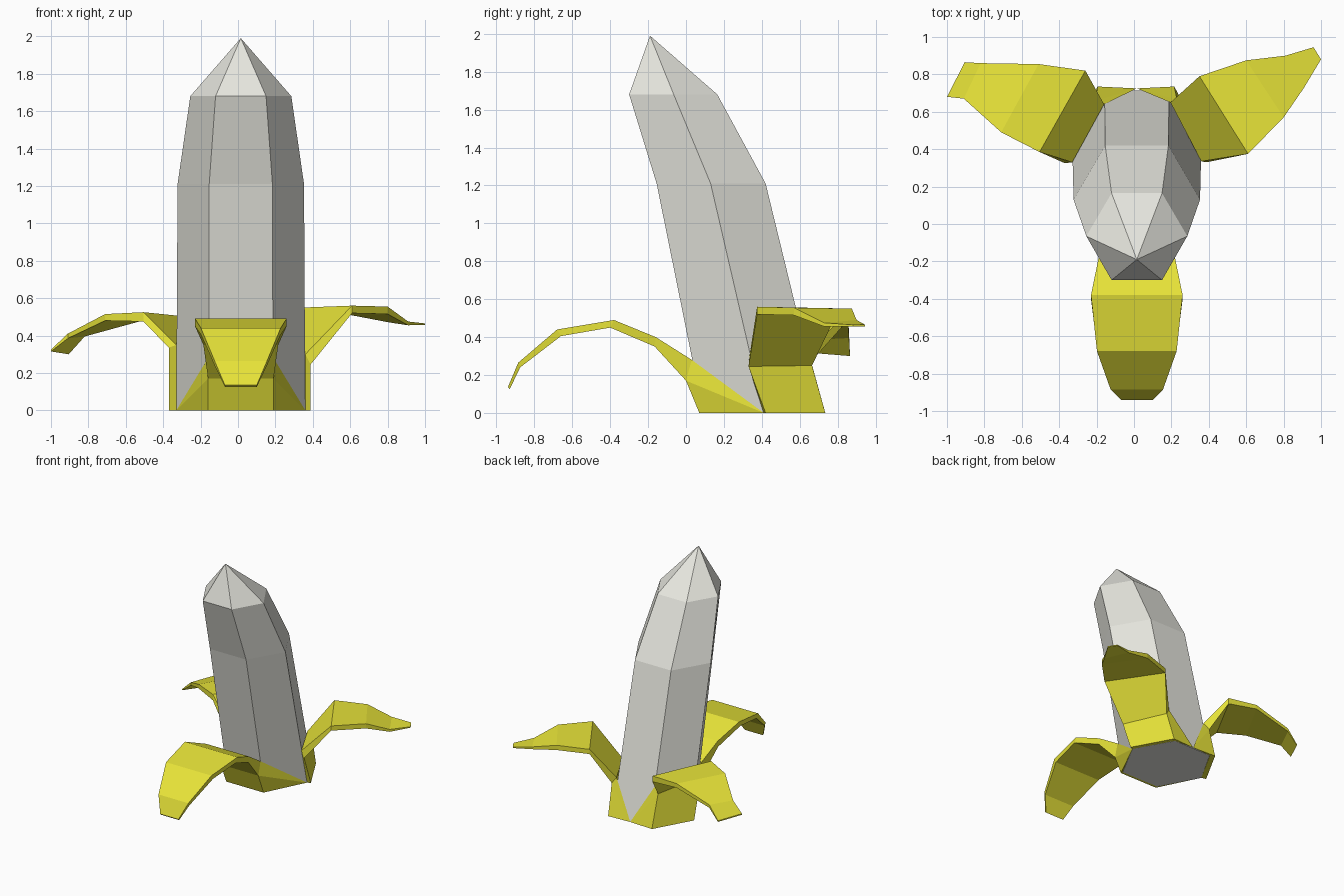
import bpy, bmesh

if "Cube" in bpy.data.objects:
    bpy.data.objects.remove(bpy.data.objects["Cube"])

CX = 0.015  # centre line of the fruit


def material(name, rgb):
    m = bpy.data.materials.new(name)
    m.diffuse_color = (*rgb, 1)
    m.use_nodes = True
    m.node_tree.nodes["Principled BSDF"].inputs["Base Color"].default_value = m.diffuse_color
    return m


def finish(name, bm, mat):
    bmesh.ops.recalc_face_normals(bm, faces=bm.faces)
    me = bpy.data.meshes.new(name)
    bm.to_mesh(me)
    bm.free()
    me.materials.append(mat)
    ob = bpy.data.objects.new(name, me)
    bpy.context.collection.objects.link(ob)
    return ob


flesh_mat = material("flesh", (0.80, 0.80, 0.74))
peel_mat = material("peel", (0.80, 0.77, 0.04))

# Flesh: leaning hexagonal column with a pointed tip
# z, x radius, front y, middle y, back y
levels = [(0, 0.345, 0.09, 0.41, 0.715),
          (1.21, 0.338, -0.155, 0.13, 0.42),
          (1.68, 0.27, -0.30, -0.065, 0.165)]
bm = bmesh.new()
rings = []
for z, r, yf, ym, yb in levels:
    pts = [(r, ym), (r / 2, yb), (-r / 2, yb), (-r, ym), (-r / 2, yf), (r / 2, yf)]
    rings.append([bm.verts.new((CX + x, y, z)) for x, y in pts])
tip = bm.verts.new((CX, -0.19, 1.99))
bm.faces.new(rings[0])
for i in range(6):
    j = (i + 1) % 6
    for lo, hi in zip(rings, rings[1:]):
        bm.faces.new((lo[i], lo[j], hi[j], hi[i]))
    bm.faces.new((rings[-1][i], rings[-1][j], tip))
finish("flesh", bm, flesh_mat)


def petal(name, sections, wedge_a=None, wedge_b=None):
    """sections: (inner a, inner b, outer a, outer b); a wedge runs to a point on the base."""
    bm = bmesh.new()
    rows = [[bm.verts.new(p) for p in s] for s in sections]
    for k, (p, q) in enumerate(zip(rows, rows[1:])):
        bm.faces.new((p[0], p[1], q[1], q[0]))
        bm.faces.new((p[2], p[3], q[3], q[2]))
        for side, wedge in ((0, wedge_a), (1, wedge_b)):
            loop = (p[side], p[side + 2], q[side + 2], q[side])
            if k == 0 and wedge:
                e = bm.verts.new(wedge)
                for i in range(4):
                    bm.faces.new((e, loop[i], loop[(i + 1) % 4]))
            else:
                bm.faces.new(loop)
    for r in (rows[0], rows[-1]):
        bm.faces.new((r[0], r[1], r[3], r[2]))
    return finish(name, bm, peel_mat)


# Front peel strip: half width, inner y z, outer y z
front = [(0.175, 0.09, 0, 0.07, 0),
         (0.175, 0.03, 0.28, 0.0, 0.17),
         (0.20, -0.16, 0.40, -0.165, 0.35),
         (0.245, -0.38, 0.49, -0.40, 0.45),
         (0.213, -0.68, 0.44, -0.66, 0.405),
         (0.14, -0.885, 0.265, -0.875, 0.24),
         (0.085, -0.94, 0.135, -0.93, 0.125)]
petal("front_peel",
      [((CX - w, yi, zi), (CX + w, yi, zi), (CX - w, yo, zo), (CX + w, yo, zo))
       for w, yi, zi, yo, zo in front],
      (CX - 0.345, 0.41, 0), (CX + 0.345, 0.41, 0))


def strip(pairs, drops):
    """Add an underside to each pair of top points."""
    return [(a, b, (a[0], a[1], a[2] - d), (b[0], b[1], b[2] - d))
            for (a, b), d in zip(pairs, drops)]


back_mid = (CX, 0.725, 0)

# Right peel strip
right = [((0.36, 0.41, 0), (0.19, 0.715, 0), (0.388, 0.42, 0), (0.215, 0.735, 0)),
         ((0.36, 0.335, 0.30), (0.195, 0.65, 0.30), (0.388, 0.33, 0.245), (0.23, 0.665, 0.25))]
right += strip([((0.61, 0.375, 0.56), (0.35, 0.79, 0.55)),
                ((0.80, 0.57, 0.555), (0.60, 0.875, 0.55)),
                ((0.91, 0.73, 0.475), (0.81, 0.90, 0.49)),
                ((1.0, 0.88, 0.465), (0.96, 0.945, 0.465))],
               (0.04, 0.04, 0.02, 0.008))
petal("right_peel", right, None, back_mid)

# Left peel strip
left = [((-0.33, 0.41, 0), (-0.16, 0.715, 0), (-0.37, 0.42, 0), (-0.195, 0.735, 0)),
        ((-0.33, 0.33, 0.35), (-0.16, 0.64, 0.32), (-0.37, 0.325, 0.335), (-0.20, 0.66, 0.27))]
left += strip([((-0.505, 0.385, 0.525), (-0.26, 0.82, 0.50)),
               ((-0.71, 0.49, 0.515), (-0.51, 0.855, 0.515)),
               ((-0.91, 0.67, 0.41), (-0.82, 0.86, 0.42)),
               ((-1.0, 0.68, 0.325), (-0.905, 0.865, 0.31))],
              (0.05, 0.035, 0.025, 0.01))
petal("left_peel", left, None, back_mid)
